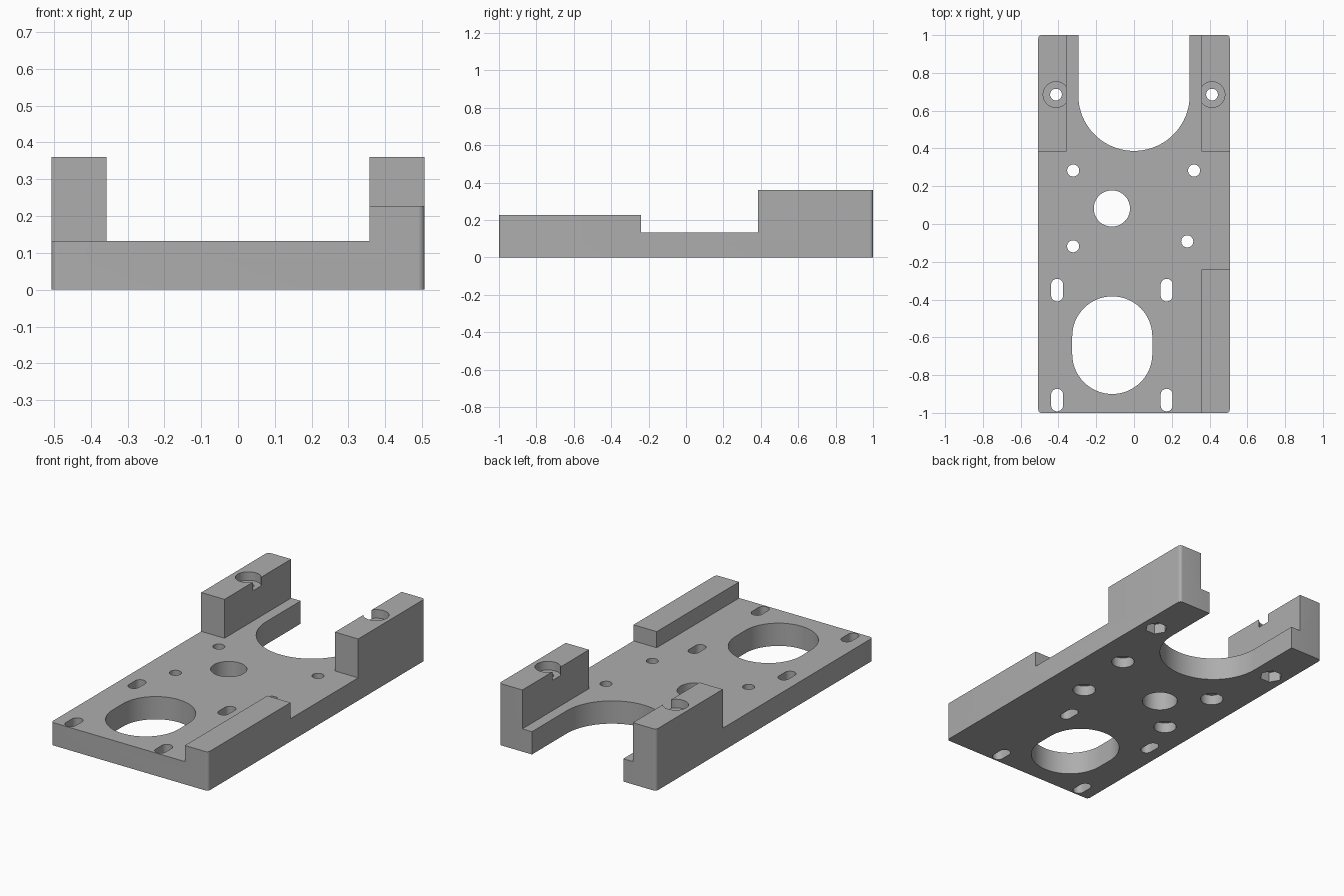
import bpy, bmesh
from math import pi, cos, sin

cube = bpy.data.objects.get("Cube")
if cube:
    bpy.data.objects.remove(cube, do_unlink=True)

W, L = 0.507, 1.0            # half width and half length
DECK, RAIL, TOP = 0.133, 0.227, 0.36
INNER, STEP = 0.357, 0.385   # inner face and front face of the rear blocks
LOW, HIGH = -0.1, 0.5        # cutters reach past the body

grey = bpy.data.materials.new("machined grey")
grey.use_nodes = True
colour = (0.42, 0.42, 0.42, 1)
grey.diffuse_color = colour
grey.node_tree.nodes["Principled BSDF"].inputs["Base Color"].default_value = colour


def prism(name, outline, z0, z1):
    """Extrude a closed outline from z0 to z1."""
    bm = bmesh.new()
    face = bm.faces.new([bm.verts.new((x, y, z0)) for x, y in outline])
    grown = bmesh.ops.extrude_face_region(bm, geom=[face])["geom"]
    bmesh.ops.translate(bm, vec=(0, 0, z1 - z0),
                        verts=[v for v in grown if isinstance(v, bmesh.types.BMVert)])
    bmesh.ops.recalc_face_normals(bm, faces=bm.faces)
    mesh = bpy.data.meshes.new(name)
    bm.to_mesh(mesh)
    bm.free()
    mesh.materials.append(grey)
    obj = bpy.data.objects.new(name, mesh)
    bpy.context.collection.objects.link(obj)
    return obj


def rectangle(x0, x1, y0, y1):
    return [(x0, y0), (x1, y0), (x1, y1), (x0, y1)]


def rounded(x0, x1, y0, y1, r, steps=6):
    corners = [(x1 - r, y1 - r), (x0 + r, y1 - r), (x0 + r, y0 + r), (x1 - r, y0 + r)]
    return [(cx + r * cos((q + i / steps) * pi / 2), cy + r * sin((q + i / steps) * pi / 2))
            for q, (cx, cy) in enumerate(corners) for i in range(steps + 1)]


def circle(x, y, r, sides=48):
    return [(x + r * cos(2 * pi * i / sides), y + r * sin(2 * pi * i / sides))
            for i in range(sides)]


def slot(x, y0, y1, r, steps=24):
    """Outline with round ends, long in y."""
    arc = [(r * cos(pi * i / steps), r * sin(pi * i / steps)) for i in range(steps + 1)]
    return ([(x + a, y1 - r + b) for a, b in arc] +
            [(x - a, y0 + r - b) for a, b in arc])


# Solid block with softened vertical corners
body = prism("mounting_plate", rounded(-W, W, -L, L, 0.018), 0, TOP)


def cut(outline, z0=LOW, z1=HIGH):
    tool = prism("cutter", outline, z0, z1)
    tool.hide_render = True
    mod = body.modifiers.new("cut", 'BOOLEAN')
    mod.operation, mod.solver, mod.object = 'DIFFERENCE', 'EXACT', tool
    bpy.context.view_layer.objects.active = body
    bpy.ops.object.modifier_apply(modifier=mod.name)
    bpy.data.objects.remove(tool, do_unlink=True)


# Lower the deck, leaving two rear blocks and one front rail
cut(rectangle(-INNER, INNER, -1.2, 1.2), DECK)
cut(rectangle(-0.7, -0.3, -1.2, STEP), DECK)
cut(rectangle(0.3, 0.7, -0.24, STEP), DECK)
cut(rectangle(0.3, 0.7, -1.2, -0.1), RAIL)

# Open rear bay, main opening and shaft hole
cut(slot(0, 0.387, 1.6, 0.295, 40))
cut(slot(-0.115, -0.9, -0.383, 0.212, 32))
cut(circle(-0.117, 0.082, 0.096))

# Adjustment slots
for x in (-0.407, 0.173):
    for y in (-0.35, -0.932):
        cut(slot(x, y - 0.06, y + 0.06, 0.032, 12))

# Deck screw holes, counterbored underneath
for x, y in ((-0.322, 0.283), (0.318, 0.283), (-0.322, -0.118), (0.282, -0.092)):
    cut(circle(x, y, 0.032, 32))
    cut(circle(x, y, 0.062, 32), LOW, 0.06)

# Block bolt holes with head recess above and hexagonal nut pocket below
for x in (-0.413, 0.413):
    cut(circle(x, 0.685, 0.031, 32))
    cut(circle(x, 0.685, 0.068), TOP - 0.05)
    cut(circle(x, 0.685, 0.062, 6), LOW, 0.06)

# Smooth the curved walls only
bpy.ops.object.select_all(action='DESELECT')
body.select_set(True)
bpy.context.view_layer.objects.active = body
bpy.ops.object.shade_smooth_by_angle(angle=pi / 6)
